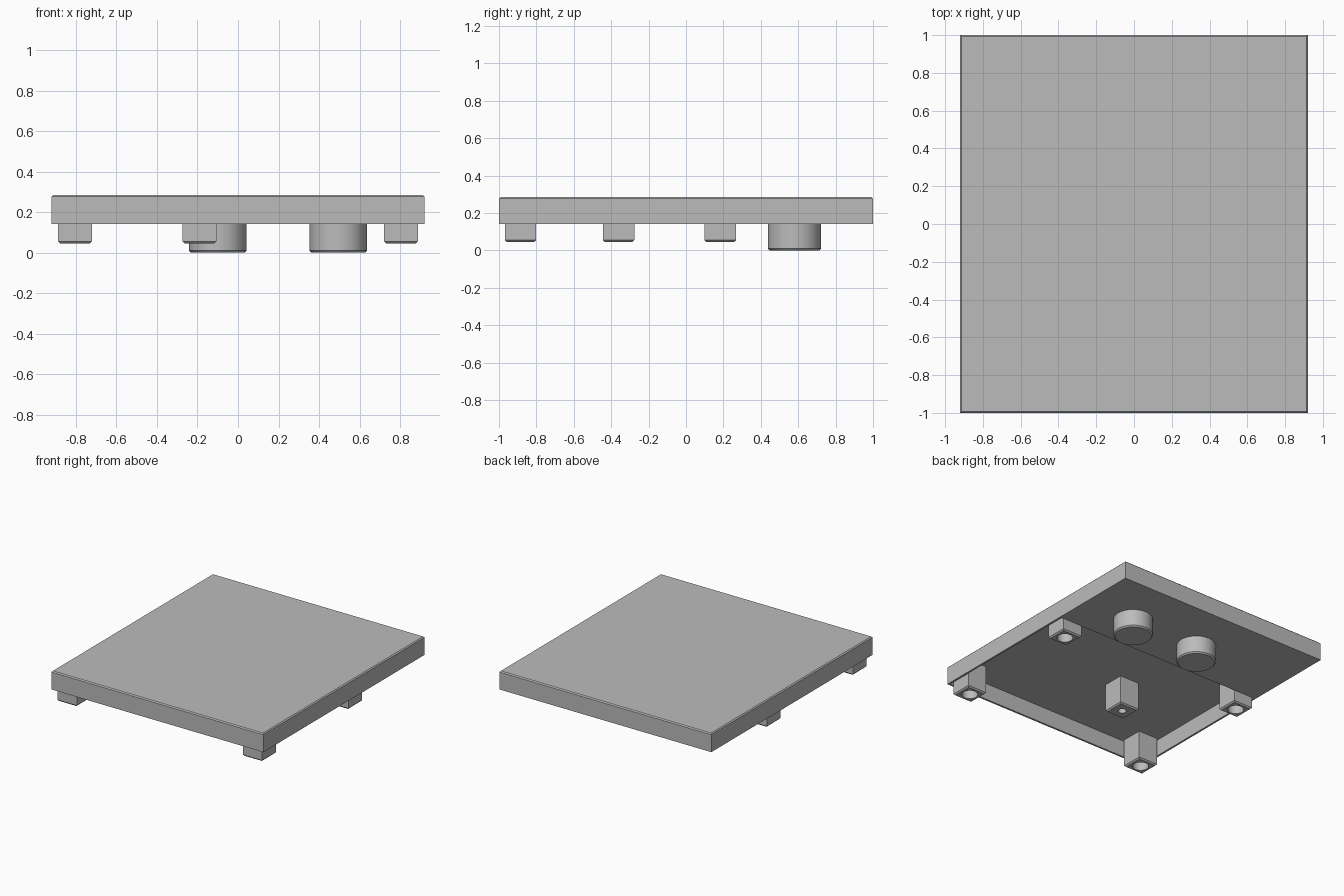
import bpy, bmesh
from mathutils import Matrix, Vector

if "Cube" in bpy.data.objects:
    bpy.data.objects.remove(bpy.data.objects["Cube"], do_unlink=True)

grey = bpy.data.materials.new("plain grey")
grey.use_nodes = True
color = (0.5, 0.5, 0.5, 1)
grey.diffuse_color = color
grey.node_tree.nodes["Principled BSDF"].inputs["Base Color"].default_value = color

PLATE_BOTTOM, CEILING, PLATE_TOP = 0.14, 0.27, 0.285


def finish(bm, name):
    mesh = bpy.data.meshes.new(name)
    bm.to_mesh(mesh)
    bm.free()
    obj = bpy.data.objects.new(name, mesh)
    bpy.context.collection.objects.link(obj)
    mesh.materials.append(grey)
    return obj


def bevel_level(bm, z, width, segments=1):
    """Bevel only the edges lying at height z."""
    edges = [e for e in bm.edges if all(abs(v.co.z - z) < 1e-4 for v in e.verts)]
    bmesh.ops.bevel(bm, geom=edges, offset=width, segments=segments,
                    profile=0.5, affect='EDGES')


def box(name, low, high, bevel_z=None, width=0.008):
    bm = bmesh.new()
    low, high = Vector(low), Vector(high)
    bmesh.ops.create_cube(bm, size=1, matrix=Matrix.Translation((low + high) / 2)
                          @ Matrix.Diagonal((*(high - low), 1)))
    if bevel_z is not None:
        bevel_level(bm, bevel_z, width)
    return finish(bm, name)


def cylinder(name, x, y, radius, z0, z1, bevel=0):
    bm = bmesh.new()
    bmesh.ops.create_cone(bm, cap_ends=True, segments=48, radius1=radius, radius2=radius,
                          depth=z1 - z0, matrix=Matrix.Translation((x, y, (z0 + z1) / 2)))
    if bevel:
        bevel_level(bm, z0, bevel)
    return finish(bm, name)


def select(obj):
    bpy.ops.object.select_all(action='DESELECT')
    obj.select_set(True)
    bpy.context.view_layer.objects.active = obj


def carve(obj, cutter):
    mod = obj.modifiers.new("cut", 'BOOLEAN')
    mod.operation, mod.object, mod.solver = 'DIFFERENCE', cutter, 'EXACT'
    select(obj)
    bpy.ops.object.modifier_apply(modifier=mod.name)
    bpy.data.objects.remove(cutter, do_unlink=True)


def smooth(obj):
    select(obj)
    bpy.ops.object.shade_smooth_by_angle(angle=0.5)


# Slab, hollowed from below except for its solid rear part
slab = box("slab", (-0.92, -1, PLATE_BOTTOM), (0.92, 1, PLATE_TOP), PLATE_TOP)
carve(slab, box("recess_cutter", (-0.905, -0.985, 0), (0.905, 0.265, CEILING)))

# Square posts with round sockets: four corners and a slimmer socket in the middle
posts = [(sx * 0.805, y, 0.058) for sx in (-1, 1) for y in (-0.885, 0.183)]
posts.append((-0.19, -0.36, 0.03))
for i, (x, y, hole) in enumerate(posts):
    post = box(f"post_{i + 1}", (x - 0.084, y - 0.084, 0.045),
               (x + 0.084, y + 0.084, CEILING), 0.045, 0.01)
    carve(post, cylinder("socket_cutter", x, y, hole, 0, CEILING - 0.02))
    smooth(post)

# Round feet under the solid part
for side, x in (("right", -0.1), ("left", 0.495)):
    smooth(cylinder(f"{side}_round_foot", x, 0.58, 0.142, 0, PLATE_BOTTOM, 0.01))
